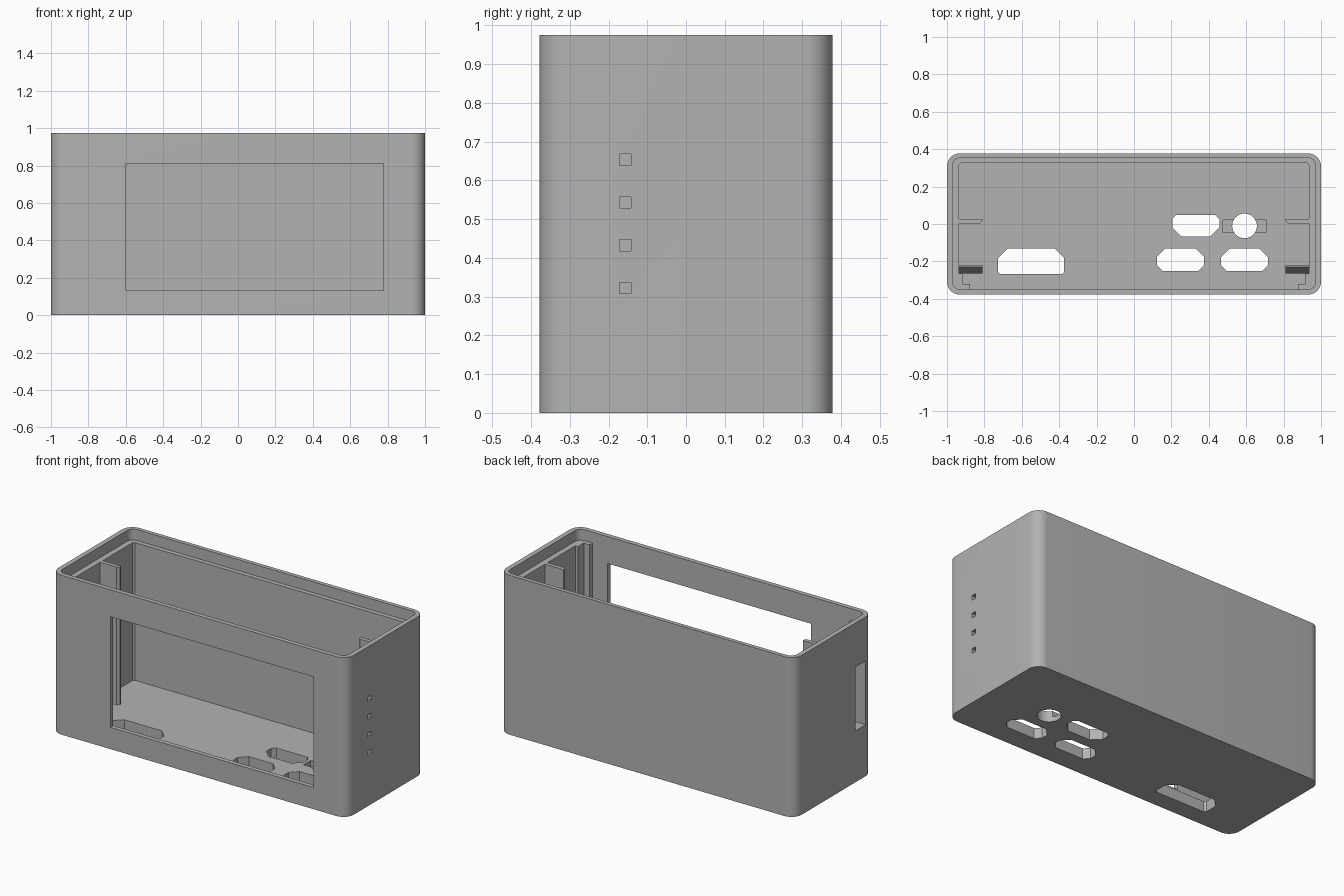
import bpy, bmesh, math
from mathutils import Vector

scene_cube = bpy.data.objects.get("Cube")
if scene_cube:
    bpy.data.objects.remove(scene_cube, do_unlink=True)

grey = bpy.data.materials.new("grey_plastic")
grey.use_nodes = True
grey.diffuse_color = (0.45, 0.45, 0.45, 1)
grey.node_tree.nodes["Principled BSDF"].inputs["Base Color"].default_value = (0.45, 0.45, 0.45, 1)

HEIGHT, FLOOR, LEDGE = 0.975, 0.065, 0.908


def prism(name, outline, base, rise):
    """Closed solid swept from a planar outline at one end."""
    bm = bmesh.new()
    face = bm.faces.new([bm.verts.new(Vector(p) + Vector(base)) for p in outline])
    swept = bmesh.ops.extrude_face_region(bm, geom=[face])["geom"]
    bmesh.ops.translate(bm, vec=rise, verts=[v for v in swept if isinstance(v, bmesh.types.BMVert)])
    bmesh.ops.recalc_face_normals(bm, faces=bm.faces)
    mesh = bpy.data.meshes.new(name)
    bm.to_mesh(mesh)
    bm.free()
    mesh.materials.append(grey)
    ob = bpy.data.objects.new(name, mesh)
    bpy.context.collection.objects.link(ob)
    return ob


def upright(name, points, z0, z1):
    return prism(name, [(x, y, 0) for x, y in points], (0, 0, z0), (0, 0, z1 - z0))


def box(name, x0, x1, y0, y1, z0, z1):
    return upright(name, [(x0, y0), (x1, y0), (x1, y1), (x0, y1)], z0, z1)


def rounded(x0, x1, y0, y1, r, steps=10):
    pts = []
    corners = [(x1 - r, y1 - r), (x0 + r, y1 - r), (x0 + r, y0 + r), (x1 - r, y0 + r)]
    for quarter, (cx, cy) in enumerate(corners):
        for i in range(steps + 1):
            a = math.pi / 2 * (quarter + i / steps)
            pts.append((cx + r * math.cos(a), cy + r * math.sin(a)))
    return pts


def port(x0, x1, y0, y1, low, high):
    """Connector opening with separate chamfers on its low and high corners."""
    return [(x0 + low, y0), (x1 - low, y0), (x1, y0 + low), (x1, y1 - high),
            (x1 - high, y1), (x0 + high, y1), (x0, y1 - high), (x0, y0 + low)]


def combine(target, tool, operation):
    mod = target.modifiers.new("combine", "BOOLEAN")
    mod.operation, mod.solver, mod.object = operation, "EXACT", tool
    tool.hide_render = True
    with bpy.context.temp_override(object=target, active_object=target):
        bpy.ops.object.modifier_apply(modifier=mod.name)
    bpy.data.objects.remove(tool, do_unlink=True)


# Outer body
case = upright("case_body", rounded(-1, 1, -0.378, 0.378, 0.07), 0, HEIGHT)

# Cavity with guide ribs and front corner pads left standing
half = [(0.925, 0.325), (0.935, 0.315), (0.935, 0.028), (0.81, 0.028), (0.81, 0.016),
        (0.824, 0.003), (0.935, 0.003), (0.935, -0.265), (0.917, -0.265),
        (0.917, -0.322), (0.878, -0.322), (0.878, -0.35)]
outline = half + [(-x, y) for x, y in reversed(half)]
combine(case, upright("cavity", outline, FLOOR, LEDGE + 0.03), "DIFFERENCE")

# Lid recess around the rim
combine(case, upright("lid_recess", rounded(-0.97, 0.97, -0.35, 0.353, 0.04), LEDGE, 1.1), "DIFFERENCE")

# Board supports with sloping tops, one on each side
profile = [(-0.218, FLOOR - 0.02), (-0.218, 0.3), (-0.23, 0.3), (-0.265, 0.18), (-0.265, FLOOR - 0.02)]
for start in (0.81, -0.95):
    support = prism("support", [(0, y, z) for y, z in profile], (start, 0, 0), (0.14, 0, 0))
    combine(case, support, "UNION")

# Screen window, side card slot and indicator holes
cutters = [box("window", -0.6, 0.777, -0.5, -0.3, 0.133, 0.81),
           box("card_slot", -1.1, -0.85, -0.308, -0.212, 0.315, 0.705)]
for i in range(4):
    z = 0.322 + 0.1105 * i
    cutters.append(box("indicator_hole", 0.9, 1.1, -0.171, -0.142, z - 0.0145, z + 0.0145))

# Connector openings in the floor
for shape in (port(-0.727, -0.373, -0.268, -0.132, 0.012, 0.05),
              port(0.205, 0.457, -0.068, 0.048, 0.05, 0.022),
              port(0.122, 0.375, -0.25, -0.132, 0.03, 0.045),
              port(0.465, 0.717, -0.25, -0.132, 0.03, 0.045),
              rounded(0.525, 0.657, -0.076, 0.056, 0.0659)):
    cutters.append(upright("port", shape, -0.1, FLOOR + 0.03))
cutters.append(box("jack_recess", 0.475, 0.707, -0.046, 0.022, 0.03, FLOOR + 0.03))
for tool in cutters:
    combine(case, tool, "DIFFERENCE")

# Smooth rounded corners with sharp edges kept
bpy.ops.object.select_all(action="DESELECT")
case.select_set(True)
bpy.context.view_layer.objects.active = case
bpy.ops.object.shade_smooth_by_angle(angle=math.radians(30))
